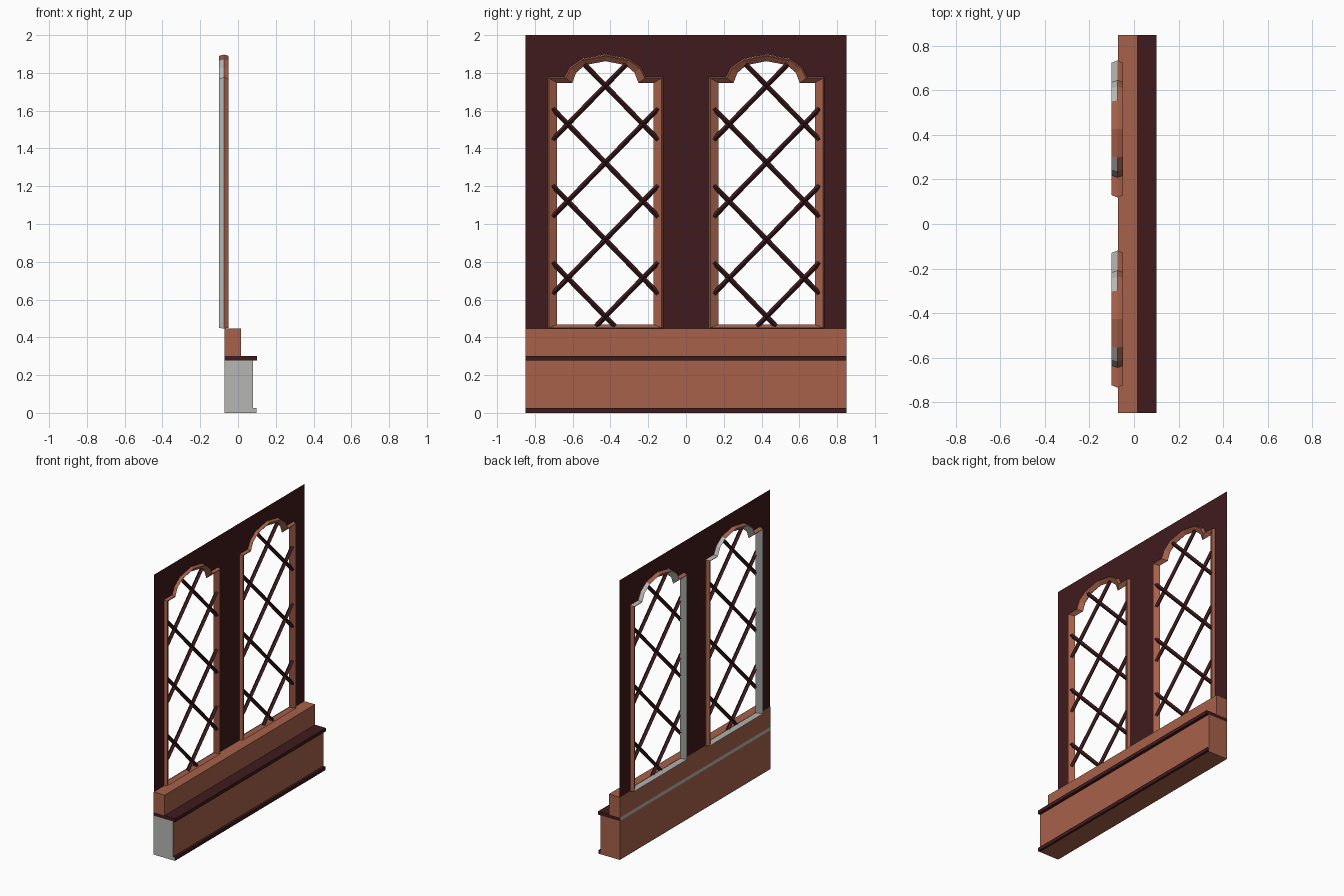
import bpy, bmesh
from mathutils import Matrix, Vector

if "Cube" in bpy.data.objects:
    bpy.data.objects.remove(bpy.data.objects["Cube"])


def material(name, rgb):
    m = bpy.data.materials.new(name)
    m.diffuse_color = (*rgb, 1)
    m.use_nodes = True
    m.node_tree.nodes["Principled BSDF"].inputs["Base Color"].default_value = m.diffuse_color
    return m


BROWN = material("warm brown", (0.39, 0.12, 0.069))
DARK = material("dark maroon", (0.051, 0.011, 0.0125))
GREY = material("pale grey", (0.47, 0.47, 0.46))


def finish(name, bm, *mats):
    me = bpy.data.meshes.new(name)
    bm.to_mesh(me)
    bm.free()
    for m in mats:
        me.materials.append(m)
    ob = bpy.data.objects.new(name, me)
    bpy.context.collection.objects.link(ob)
    return ob


def box(name, x0, x1, z0, z1, mat, grey_side=None):
    """Full-width moulding; the face towards grey_side is left grey."""
    bm = bmesh.new()
    bmesh.ops.create_cube(bm, size=1)
    bmesh.ops.transform(bm, verts=bm.verts, matrix=Matrix.Translation(
        ((x0 + x1) / 2, 0, (z0 + z1) / 2)) @ Matrix.Diagonal((x1 - x0, 1.7, z1 - z0, 1)))
    bm.normal_update()
    if grey_side:
        for f in bm.faces:
            f.material_index = int(f.normal.dot(Vector(grey_side)) > 0.9)
    return finish(name, bm, mat, GREY)


# Plinth, mouldings and ledge
box("plinth", -0.072, 0.08, 0, 0.278, BROWN, (0, -1, 0))
box("plinth_foot_trim", 0.08, 0.097, 0, 0.025, DARK, (0, -1, 0))
box("plinth_top_trim", -0.072, 0.1, 0.278, 0.302, DARK, (-1, 0, 0))
box("ledge", -0.072, 0.015, 0.302, 0.448, BROWN)


# Window outline: outer and inner edges, as (offset from centre, height)
def mirrored(half):
    return half + [(-u, v) for u, v in reversed(half) if abs(u) > 1e-6]


OUTER = mirrored([(-.308, .446), (-.308, 1.777), (-.218, 1.777), (-.19, 1.83),
                  (-.128, 1.872), (0, 1.897)])
INNER = mirrored([(-.255, .468), (-.255, 1.747), (-.175, 1.747), (-.155, 1.80),
                  (-.108, 1.841), (0, 1.862)])


def between(t):
    return [(a + (c - a) * t, b + (d - b) * t) for (a, b), (c, d) in zip(OUTER, INNER)]


# Flat wall sheet with two window openings
curve = bpy.data.curves.new("wall_outline", 'CURVE')
curve.dimensions = '2D'
curve.fill_mode = 'BOTH'
loops = [[(-.85, .44), (.85, .44), (.85, 2), (-.85, 2)]]
loops += [[(u + cy, v + .005) for u, v in between(0.12)] for cy in (-.427, .427)]
for pts in loops:
    s = curve.splines.new('POLY')
    s.points.add(len(pts) - 1)
    for p, (u, v) in zip(s.points, pts):
        p.co = (u, v, 0, 1)
    s.use_cyclic_u = True
tmp = bpy.data.objects.new("wall_outline", curve)
bpy.context.collection.objects.link(tmp)
me = bpy.data.meshes.new_from_object(tmp.evaluated_get(bpy.context.evaluated_depsgraph_get()))
bpy.data.objects.remove(tmp)
bm = bmesh.new()
bm.from_mesh(me)
# curve plane (u, v, w) becomes (y, z, x)
bmesh.ops.transform(bm, verts=bm.verts, matrix=Matrix(
    ((0, 0, 1, -.071), (1, 0, 0, 0), (0, 1, 0, 0), (0, 0, 0, 1))))
bmesh.ops.remove_doubles(bm, verts=bm.verts, dist=1e-5)
bm.normal_update()
for f in bm.faces:
    f.material_index = 0
    if f.normal.x < 0:
        f.normal_flip()
finish("wall_panel", bm, DARK)


# Diamond-section window frame; some rear strips are grey
def frame(name, cy):
    bm = bmesh.new()
    rings = [(-.074, 0), (-.05, .2), (-.074, 1), (-.1, .2)]
    vs = [[bm.verts.new((x, cy + u, v)) for u, v in between(t)] for x, t in rings]
    n = len(OUTER)
    for i in range(n):
        j = (i + 1) % n
        for k in range(4):
            l = (k + 1) % 4
            f = bm.faces.new((vs[k][i], vs[k][j], vs[l][j], vs[l][i]))
            f.material_index = int(k >= 2 and i in (0, 2, 3, 6, 7, 8, 10))
    bmesh.ops.recalc_face_normals(bm, faces=bm.faces)
    finish(name, bm, BROWN, GREY)


# Crossed lattice bars with a square section turned on edge
def lattice(name, cy):
    bm = bmesh.new()
    for zc, lo, hi in ((.51, -.05, .28), (.917, -.28, .28),
                       (1.325, -.28, .28), (1.732, -.28, .11)):
        for side in (-1, 1):
            a = Vector((-.065, cy + side * lo, zc + 1.025 * lo))
            b = Vector((-.065, cy + side * hi, zc + 1.025 * hi))
            d = (b - a).normalized()
            across = d.cross(Vector((1, 0, 0))) * .0135
            deep = Vector((.0145, 0, 0))
            ends = [[bm.verts.new(p + o) for o in (across, deep, -across, -deep)]
                    for p in (a, b)]
            for k in range(4):
                l = (k + 1) % 4
                bm.faces.new((ends[0][k], ends[0][l], ends[1][l], ends[1][k]))
            bm.faces.new(ends[0])
            bm.faces.new(ends[1])
    bmesh.ops.recalc_face_normals(bm, faces=bm.faces)
    finish(name, bm, DARK)


for side, cy in (("left", -.427), ("right", .427)):
    frame("window_frame_" + side, cy)
    lattice("window_lattice_" + side, cy)
